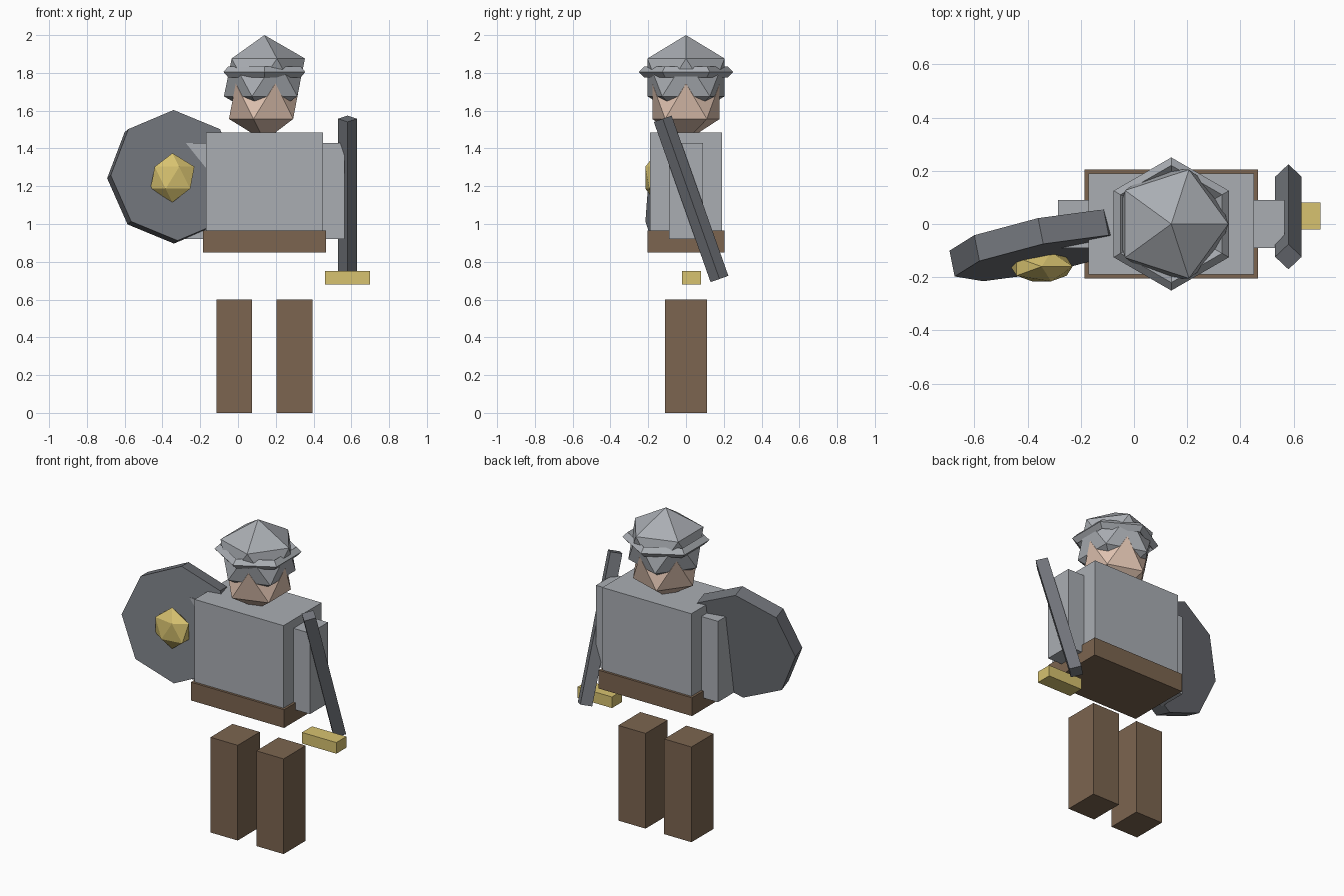
import bpy
from math import radians

if "Cube" in bpy.data.objects:
    bpy.data.objects.remove(bpy.data.objects["Cube"])


def paint(name, rgb):
    m = bpy.data.materials.new(name)
    m.diffuse_color = (*rgb, 1)
    m.use_nodes = True
    m.node_tree.nodes["Principled BSDF"].inputs["Base Color"].default_value = m.diffuse_color
    return m


BROWN = paint("leather", (0.20, 0.13, 0.08))
SKIN = paint("skin", (0.75, 0.55, 0.44))
GOLD = paint("gold", (0.68, 0.54, 0.16))
STEEL = paint("dark_steel", (0.17, 0.18, 0.20))
PLATE = paint("plate", (0.40, 0.42, 0.45))


def finish(name, mat):
    o = bpy.context.object
    o.name = name
    o.data.materials.append(mat)
    return o


def box(name, lo, hi, mat):
    bpy.ops.mesh.primitive_cube_add(size=1, location=[(a + b) / 2 for a, b in zip(lo, hi)])
    bpy.context.object.scale = [b - a for a, b in zip(lo, hi)]
    return finish(name, mat)


def ico(name, loc, radii, mat):
    bpy.ops.mesh.primitive_ico_sphere_add(subdivisions=1, radius=1, location=loc)
    bpy.context.object.scale = radii
    return finish(name, mat)


def prism(name, sides, radius, depth, loc, rot, mat):
    bpy.ops.mesh.primitive_cylinder_add(vertices=sides, radius=radius, depth=depth,
                                        location=loc, rotation=[radians(a) for a in rot])
    return finish(name, mat)


CX = 0.14  # the body's centre line

# Body
box("torso", (CX - 0.31, -0.19, 0.88), (CX + 0.31, 0.19, 1.485), PLATE)
box("belt", (CX - 0.325, -0.205, 0.85), (CX + 0.325, 0.205, 0.965), BROWN)

# Arms and legs, mirrored about the centre line
for side, s in (("left", -1), ("right", 1)):
    x = CX + s * 0.335
    box(side + "_arm", (x - 0.09, -0.09, 0.92), (x + 0.09, 0.09, 1.43), PLATE)
    x = CX + s * 0.16
    box(side + "_leg", (x - 0.095, -0.11, 0), (x + 0.095, 0.11, 0.6), BROWN)

# Head and helmet
ico("head", (CX, 0, 1.65), (0.21, 0.21, 0.21), SKIN)
ico("helmet", (CX, 0, 1.776), (0.24, 0.24, 0.224), PLATE)
bpy.ops.mesh.primitive_torus_add(major_segments=6, minor_segments=4, major_radius=0.22,
                                 minor_radius=0.03, location=(CX, 0, 1.805),
                                 rotation=(0, 0, radians(90)))
finish("helmet_brim", PLATE)

# Shield with its boss
prism("shield", 8, 0.35, 0.1, (-0.34, -0.08, 1.25), (81, 0, 11.3), STEEL)
ico("shield_boss", (-0.347, -0.16, 1.245), (0.13, 0.065, 0.13), GOLD)

# Sword
prism("sword_blade", 4, 0.05, 0.9, (0.58, 0.027, 1.133), (19.5, 0, 0), STEEL)
box("sword_guard", (0.46, -0.02, 0.68), (0.70, 0.08, 0.75), GOLD)
